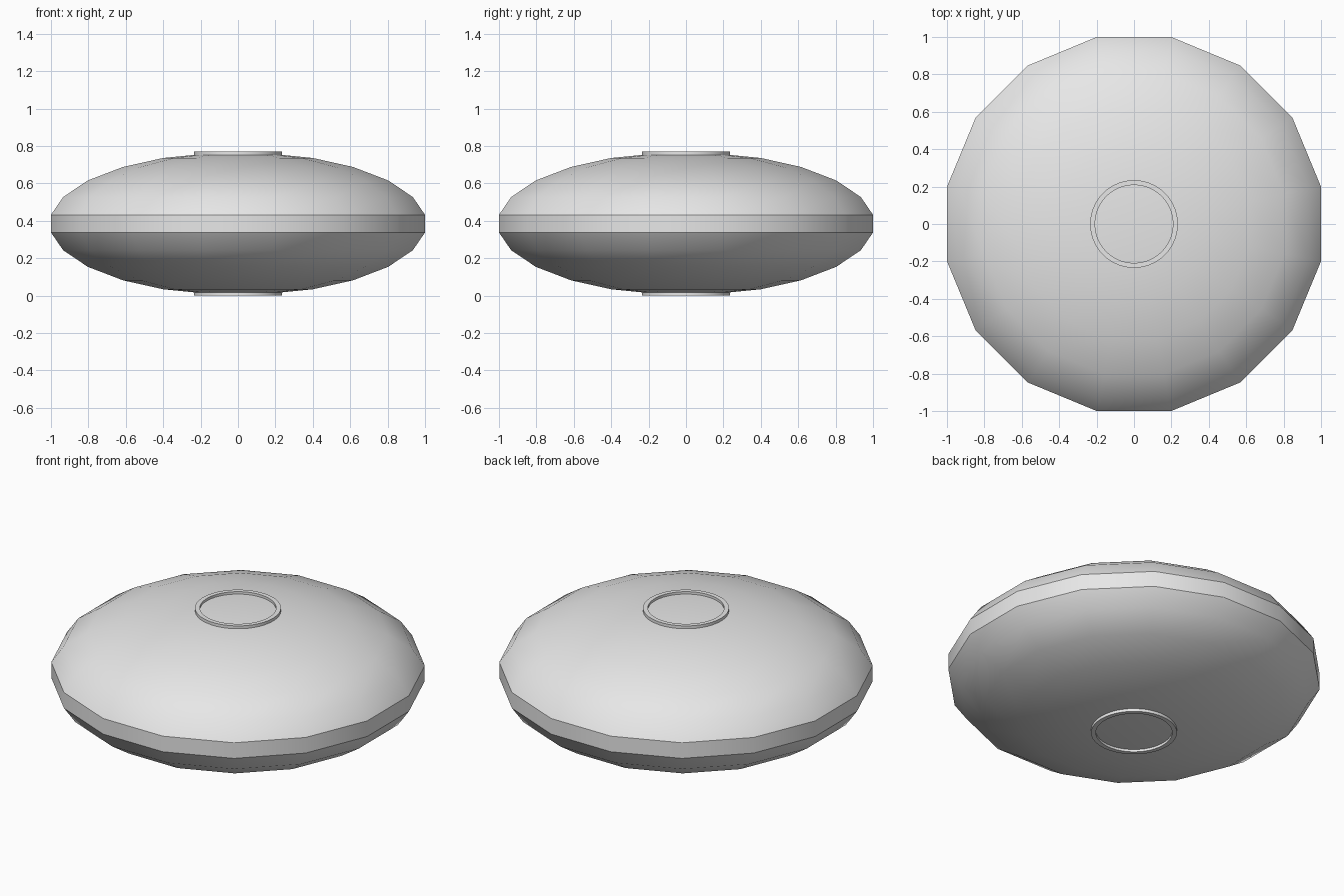
import bpy
import bmesh
from math import cos, sin, pi, radians

cube = bpy.data.objects.get("Cube")
if cube:
    bpy.data.objects.remove(cube, do_unlink=True)

MID = 0.385  # height of the symmetry plane

grey = bpy.data.materials.new("light grey")
grey.use_nodes = True
grey.diffuse_color = (0.8, 0.8, 0.8, 1)
grey.node_tree.nodes["Principled BSDF"].inputs["Base Color"].default_value = (0.8, 0.8, 0.8, 1)


def revolve(name, profile, sides, closed=False):
    """Turn a (radius, z) profile about z; flats face the axes, radii are to the flats."""
    bm = bmesh.new()
    rings = []
    for r, z in profile:
        if r == 0:
            rings.append([bm.verts.new((0, 0, z))] * sides)
            continue
        r /= cos(pi / sides)
        angles = [2 * pi * (i + 0.5) / sides for i in range(sides)]
        rings.append([bm.verts.new((r * cos(a), r * sin(a), z)) for a in angles])
    pairs = list(zip(rings, rings[1:]))
    if closed:
        pairs.append((rings[-1], rings[0]))
    for low, high in pairs:
        for i in range(sides):
            j = (i + 1) % sides
            corners = dict.fromkeys((low[i], low[j], high[j], high[i]))
            bm.faces.new(list(corners))
    bmesh.ops.recalc_face_normals(bm, faces=bm.faces)
    mesh = bpy.data.meshes.new(name)
    bm.to_mesh(mesh)
    bm.free()
    mesh.materials.append(grey)
    obj = bpy.data.objects.new(name, mesh)
    bpy.context.collection.objects.link(obj)
    bpy.ops.object.select_all(action="DESELECT")
    obj.select_set(True)
    bpy.context.view_layer.objects.active = obj
    bpy.ops.object.shade_smooth_by_angle(angle=radians(30))
    return obj


def flip(profile):
    return [(r, 2 * MID - z) for r, z in profile]


# Lens-shaped body with a straight rim band
dome = [(1, 0.432), (0.935, 0.527), (0.803, 0.616), (0.615, 0.688),
        (0.4, 0.736), (0.2, 0.756), (0, 0.76)]
revolve("body", flip(dome)[::-1] + dome, 16)

# Thin raised rings at both poles
ring = [(0.208, 0.748), (0.234, 0.748), (0.234, 0.77), (0.208, 0.77)]
revolve("top_ring", ring, 48, closed=True)
revolve("bottom_ring", flip(ring), 48, closed=True)
